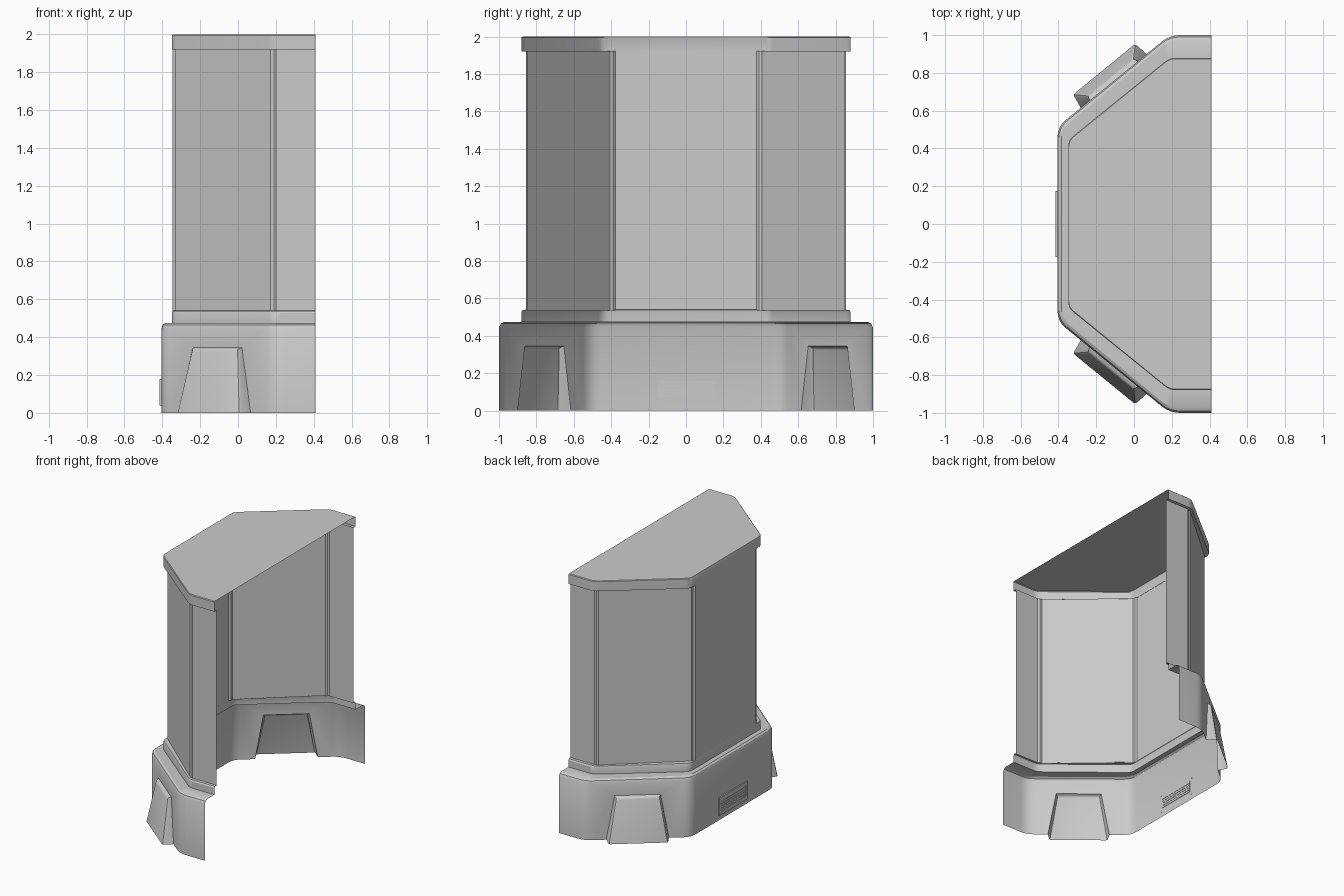
import bpy, bmesh, math
from mathutils import Vector

cube = bpy.data.objects.get("Cube")
if cube:
    bpy.data.objects.remove(cube, do_unlink=True)

grey = bpy.data.materials.new("light grey")
grey.use_nodes = True
grey.diffuse_color = (0.6, 0.6, 0.6, 1)
grey.node_tree.nodes["Principled BSDF"].inputs["Base Color"].default_value = (0.6, 0.6, 0.6, 1)

OPEN_X = 0.41   # the open edge of the half booth


def finish(bm, name):
    mesh = bpy.data.meshes.new(name)
    bm.to_mesh(mesh)
    bm.free()
    obj = bpy.data.objects.new(name, mesh)
    mesh.materials.append(grey)
    bpy.context.collection.objects.link(obj)
    bpy.ops.object.select_all(action='DESELECT')
    obj.select_set(True)
    bpy.context.view_layer.objects.active = obj
    bpy.ops.object.shade_smooth_by_angle(angle=math.radians(30))
    return obj


def corner(prev, p, nxt, cut, steps):
    """Rounded corner, or a shallow notch when steps is 0."""
    a = p + (prev - p).normalized() * cut
    b = p + (nxt - p).normalized() * cut
    if steps == 0:
        return [a, (a + b) / 2 + ((a + b) / 2 - p).normalized() * 0.006, b]
    return [a * (1 - t) ** 2 + p * 2 * t * (1 - t) + b * t * t
            for t in (i / steps for i in range(steps + 1))]


def outline(side, back, cut, steps=4):
    """Half octagon from the +y open end round the back to the -y open end."""
    half = [Vector((OPEN_X, side[1])), Vector(side), Vector(back)]
    pts = half + [Vector((p.x, -p.y)) for p in reversed(half)]
    path = [pts[0]]
    for i in range(1, 5):
        path += corner(pts[i - 1], pts[i], pts[i + 1], cut, steps)
    return path + [pts[-1]]


def loft(bm, rings, skip=()):
    """Skin a stack of (outline, z) rings; skip holds faces left open in the first row."""
    rows = [[bm.verts.new((p.x, p.y, z)) for p in path] for path, z in rings]
    for r, (lo, hi) in enumerate(zip(rows, rows[1:])):
        for i in range(len(lo) - 1):
            if r or i not in skip:
                bm.faces.new((lo[i], lo[i + 1], hi[i + 1], hi[i]))
    return rows


def foot(bm, lo, hi, i):
    """Diagonal base face opened into a hollow wedge-shaped foot."""
    L0, R0, R1, L1 = lo[i], lo[i + 1], hi[i + 1], hi[i]
    mid = (L0.co + R0.co) / 2
    along = (R0.co - L0.co).normalized()
    out = along.cross(Vector((0, 0, 1)))

    def ring(bottom, top, push_low, push_high, height):
        spots = [(-bottom, push_low, 0), (bottom, push_low, 0),
                 (top, push_high, height), (-top, push_high, height)]
        return [bm.verts.new(mid + along * u + out * v + Vector((0, 0, z)))
                for u, v, z in spots]

    l0, r0, r1, l1 = hole = ring(0.225, 0.165, 0, 0, 0.345)
    face = ring(0.212, 0.155, 0.08, 0.025, 0.335)
    bm.faces.new((L0, l0, l1, L1))
    bm.faces.new((L1, l1, r1, R1))
    bm.faces.new((r0, R0, R1, r1))
    bm.faces.new(face)
    for a, b in ((1, 2), (2, 3), (3, 0)):
        bm.faces.new((hole[b], face[b], face[a], hole[a]))
    edges = [e for e in bm.edges if e.verts[0] in face and e.verts[1] in face
             and not e.is_boundary]
    bmesh.ops.bevel(bm, geom=edges, offset=0.012, segments=2, affect='EDGES', profile=0.5)


# Base skirt with rounded shoulder and two feet
base_out = outline((0.19, 1.0), (-0.405, 0.515), 0.055)
shoulder = outline((0.188, 0.99), (-0.398, 0.51), 0.055)
shoulder_in = outline((0.184, 0.97), (-0.385, 0.5), 0.055)
rim = outline((0.19, 0.88), (-0.348, 0.445), 0.035)
wall_line = outline((0.185, 0.855), (-0.344, 0.395), 0.02)
bm = bmesh.new()
rows = loft(bm, [(base_out, 0), (base_out, 0.445), (shoulder, 0.465),
                 (shoulder_in, 0.475), (rim, 0.475)], skip=(5, 15))
for seg in (5, 15):
    foot(bm, rows[0], rows[1], seg)
bmesh.ops.recalc_face_normals(bm, faces=[])
finish(bm, "base_skirt")

# Ledge between base and wall
rim_top = outline((0.188, 0.874), (-0.346, 0.44), 0.035)
bm = bmesh.new()
loft(bm, [(rim, 0.475), (rim, 0.528), (rim_top, 0.538), (wall_line, 0.54)])
finish(bm, "ledge")

# Wall panels with notched corners
wall = outline((0.185, 0.855), (-0.346, 0.395), 0.017, 0)
bm = bmesh.new()
loft(bm, [(wall, 0.535), (wall, 1.922)])
finish(bm, "wall_panels")

# Roof cap with returned underside
bm = bmesh.new()
rows = loft(bm, [(wall_line, 1.92), (rim, 1.92), (rim, 1.995), (rim_top, 2.0)])
bm.faces.new(rows[-1])
finish(bm, "roof_cap")


def box(bm, lo, hi):
    made = bmesh.ops.create_cube(bm, size=1)["verts"]
    lo, hi = Vector(lo), Vector(hi)
    for v in made:
        v.co = (lo + hi) / 2 + v.co * (hi - lo)


# Vent: frame bars, slats and corner screws on the back of the base
BACK = -0.405
bm = bmesh.new()
for s in (-1, 1):
    y0, y1 = sorted((s * 0.155, s * 0.175))
    box(bm, (BACK - 0.01, y0, 0.04), (BACK, y1, 0.18))
for z0, z1 in ((0.04, 0.07), (0.16, 0.18)):
    box(bm, (BACK - 0.01, -0.155, z0), (BACK, 0.155, z1))
finish(bm, "vent_frame")

bm = bmesh.new()
for i in range(5):
    z = 0.07 + 0.018 * i
    box(bm, (BACK - 0.005, -0.155, z), (BACK + 0.003, 0.155, z + 0.016))
finish(bm, "vent_slats")

bm = bmesh.new()
for y in (-0.172, 0.172):
    for z in (0.043, 0.177):
        box(bm, (BACK - 0.011, y - 0.003, z - 0.003), (BACK + 0.002, y + 0.003, z + 0.003))
finish(bm, "vent_screws")
